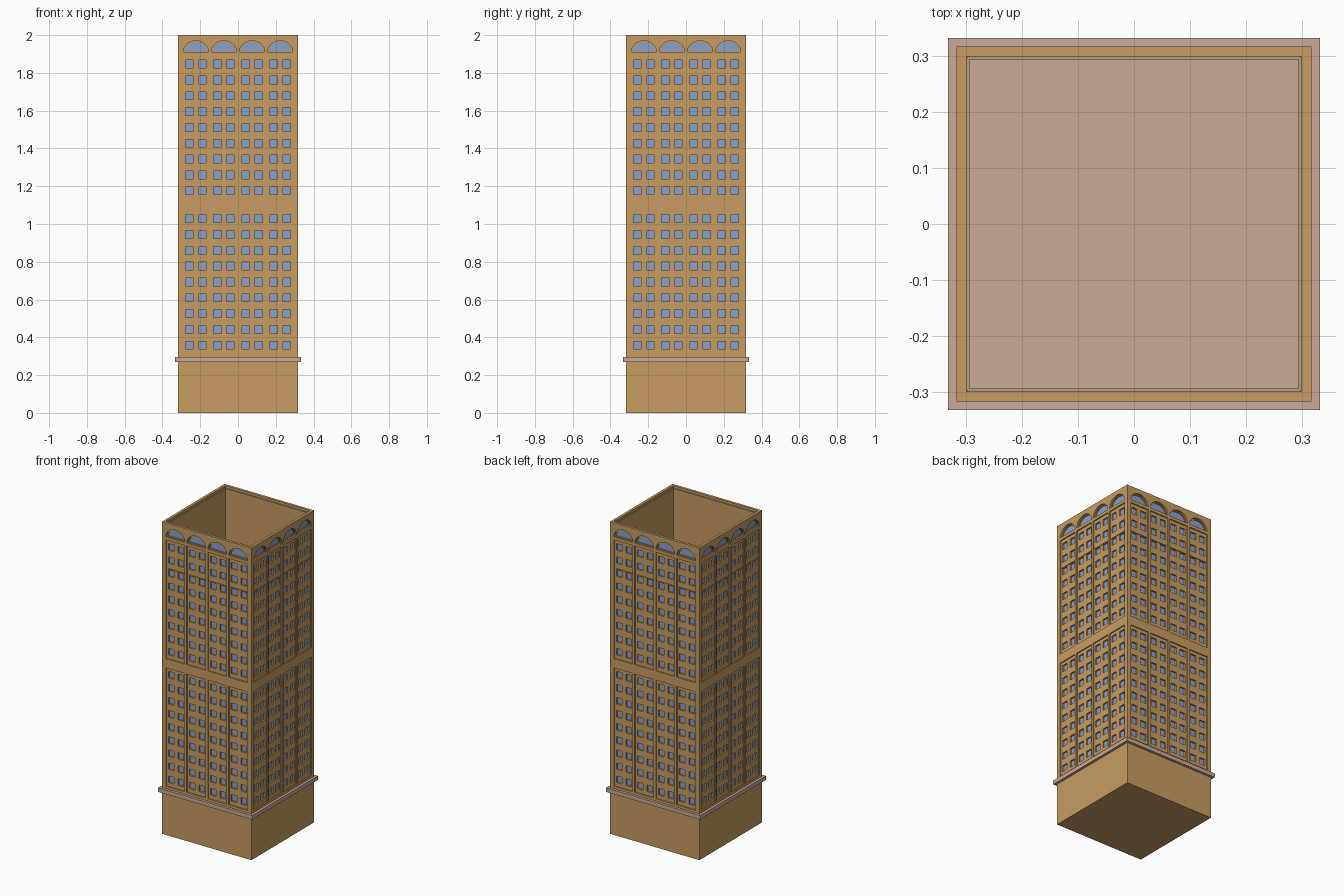
import bpy, math
from mathutils import Matrix

if "Cube" in bpy.data.objects:
    bpy.data.objects.remove(bpy.data.objects["Cube"])


def material(name, rgb):
    m = bpy.data.materials.new(name)
    m.diffuse_color = (*rgb, 1)
    m.use_nodes = True
    m.node_tree.nodes["Principled BSDF"].inputs["Base Color"].default_value = m.diffuse_color
    return m


TAN = material("tan stone", (0.578, 0.332, 0.122))
PINK = material("pale pink stone", (0.591, 0.402, 0.305))
BLUE = material("blue glass", (0.25, 0.355, 0.60))

BAYS = [-0.223, -0.0745, 0.0745, 0.223]   # bay centres across a face
PANELS = [(0.312, 1.07), (1.13, 1.89)]    # bottom and top of each panel storey
HALF = 0.067                              # half width of a bay opening
ARCH_Z = 1.91


def rect(x0, x1, z0, z1):
    return [(x0, z0), (x1, z0), (x1, z1), (x0, z1)]


def arch(cx, z, a, h, n=16):
    return [(cx + a * math.cos(math.pi * i / n), z + h * math.sin(math.pi * i / n))
            for i in range(n + 1)]


def plate_mesh(name, loops, near, far, mat):
    """Filled outline with holes, thickened from distance near to far on the front."""
    cu = bpy.data.curves.new(name, 'CURVE')
    cu.dimensions = '2D'
    cu.fill_mode = 'BOTH'
    cu.extrude = (far - near) / 2
    for pts in loops:
        sp = cu.splines.new('POLY')
        sp.points.add(len(pts) - 1)
        for p, (x, z) in zip(sp.points, pts):
            p.co = (x, z, 0, 1)
        sp.use_cyclic_u = True
    tmp = bpy.data.objects.new(name, cu)
    bpy.context.collection.objects.link(tmp)
    dg = bpy.context.evaluated_depsgraph_get()
    me = bpy.data.meshes.new_from_object(tmp.evaluated_get(dg))
    bpy.data.objects.remove(tmp)
    me.name = name
    me.transform(Matrix.Rotation(math.pi / 2, 4, 'X') @
                 Matrix.Translation((0, 0, (near + far) / 2)))
    me.materials.clear()
    me.materials.append(mat)
    for p in me.polygons:
        p.use_smooth = False
    return me


def place(name, me, turn):
    ob = bpy.data.objects.new(name, me)
    bpy.context.collection.objects.link(ob)
    ob.matrix_world = Matrix.Rotation(turn, 4, 'Z')
    return ob


def box(name, half, z0, z1, mat):
    bpy.ops.mesh.primitive_cube_add(size=1, location=(0, 0, (z0 + z1) / 2))
    ob = bpy.context.object
    ob.name = name
    ob.scale = (2 * half, 2 * half, z1 - z0)
    ob.data.materials.append(mat)


# solid base and the ledge slab that is also the floor of the hollow tower
box("base", 0.317, 0, 0.27, TAN)
box("ledge_slab", 0.333, 0.27, 0.296, PINK)


# outer frame: bay openings and arches cut through
def frame_mesh(half):
    loops = [rect(-half, half, 0.296, 2.0)]
    for cx in BAYS:
        loops += [rect(cx - HALF, cx + HALF, z0, z1) for z0, z1 in PANELS]
        loops.append(arch(cx, ARCH_Z, HALF, 0.06))
    return plate_mesh("frame", loops, 0.300, 0.317, TAN)


# recessed window lattices, two columns by nine rows in each panel
def lattice_mesh(cx, z0, z1):
    loops = [rect(cx - HALF, cx + HALF, z0, z1)]
    for r in range(9):
        z = z0 + 0.046 + r * 0.0838
        for dx in (-0.034, 0.034):
            loops.append(rect(cx + dx - 0.02, cx + dx + 0.02, z - 0.021, z + 0.021))
    return plate_mesh("window_lattice", loops, 0.300, 0.310, TAN)


def arch_trim_mesh(cx):
    return plate_mesh("arch_trim", [arch(cx, ARCH_Z, HALF, 0.06),
                                    arch(cx, ARCH_Z + 0.004, 0.06, 0.05)],
                      0.300, 0.306, TAN)


frames = [frame_mesh(0.300), frame_mesh(0.317)]
lattices = [lattice_mesh(cx, *p) for cx in BAYS for p in PANELS]
trims = [arch_trim_mesh(cx) for cx in BAYS]
sills = [plate_mesh("sill", [rect(cx - 0.06, cx + 0.06, 1.702, 1.708)],
                    0.310, 0.314, TAN) for cx in BAYS]
glass = plate_mesh("glass", [rect(-0.298, 0.298, 0.296, 1.985)], 0.298, 0.300, BLUE)
lining = plate_mesh("inner_wall", [rect(-0.298, 0.298, 0.296, 1.985)], 0.294, 0.298, TAN)

# the four faces of the tower
for k, side in enumerate(["front", "right", "back", "left"]):
    t = k * math.pi / 2
    place(side + "_frame", frames[k % 2], t)
    place(side + "_glass", glass, t)
    place(side + "_inner_wall", lining, t)
    for label, group in (("window_lattice", lattices), ("arch_trim", trims), ("sill", sills)):
        for i, me in enumerate(group):
            place(f"{side}_{label}_{i + 1}", me, t)
